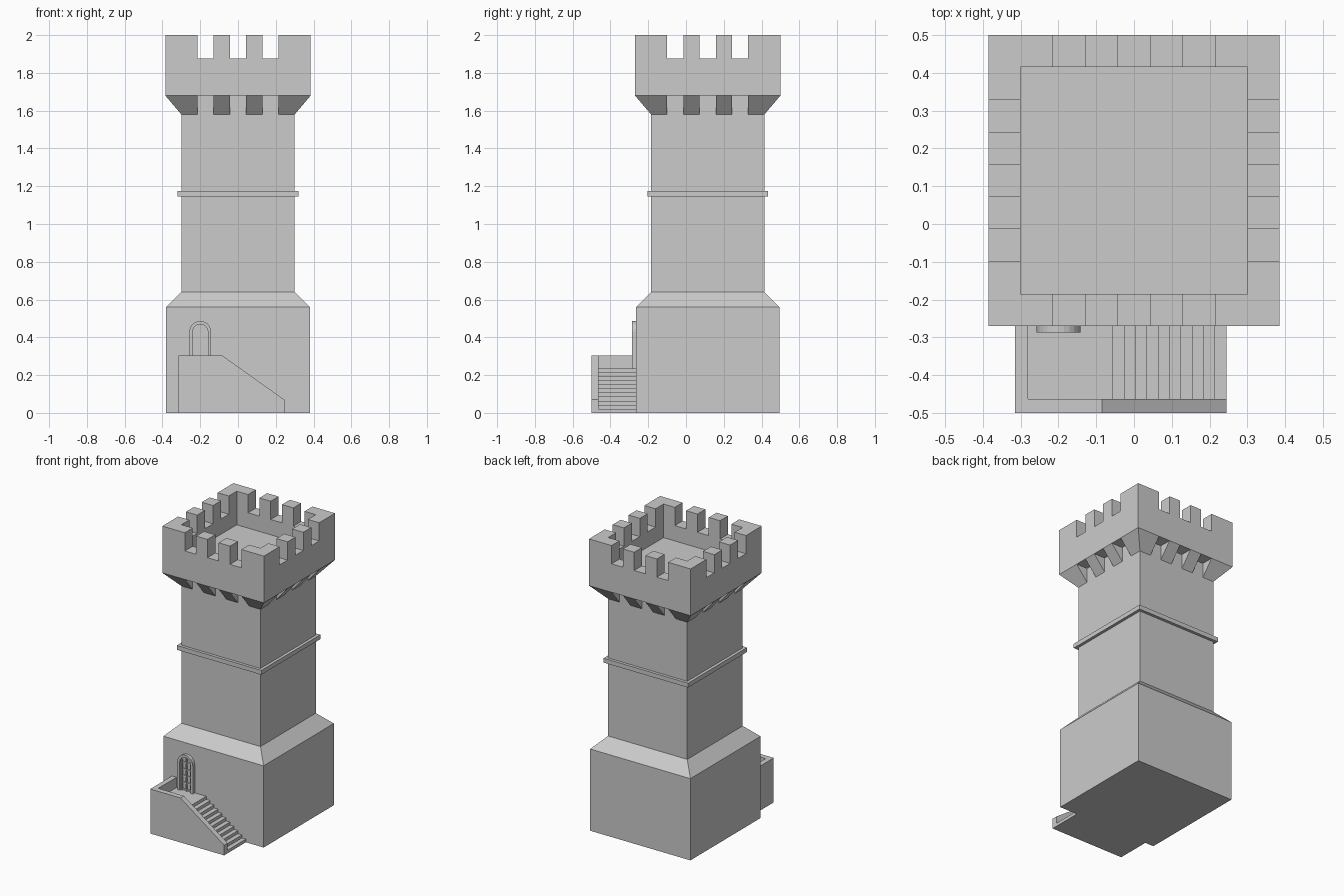
import bpy, bmesh, math
from mathutils import Matrix, Vector

if "Cube" in bpy.data.objects:
    bpy.data.objects.remove(bpy.data.objects["Cube"])

CY = 0.115          # tower centre in y
U = 0.6 / 7         # merlon / gap module


def finish(name, bm):
    bmesh.ops.recalc_face_normals(bm, faces=bm.faces)
    me = bpy.data.meshes.new(name)
    bm.to_mesh(me)
    bm.free()
    ob = bpy.data.objects.new(name, me)
    bpy.context.collection.objects.link(ob)
    return ob


def square_loft(name, profile):
    """Stack of square rings (half width, z), capped at both ends."""
    bm = bmesh.new()
    rings = [[bm.verts.new((sx * h, CY + sy * h, z))
              for sx, sy in ((-1, -1), (1, -1), (1, 1), (-1, 1))] for h, z in profile]
    for a, b in zip(rings, rings[1:]):
        for i in range(4):
            j = (i + 1) % 4
            bm.faces.new((a[i], a[j], b[j], b[i]))
    bm.faces.new(rings[0])
    bm.faces.new(rings[-1])
    return finish(name, bm)


def add_box(bm, lo, hi, matrix=Matrix()):
    lo, hi = Vector(lo), Vector(hi)
    size = hi - lo
    m = matrix @ Matrix.Translation((lo + hi) / 2) @ Matrix.Diagonal((*size, 1))
    bmesh.ops.create_cube(bm, size=1, matrix=m)


def prism(name, pts, y0, y1):
    """Extrude an x-z outline along y."""
    bm = bmesh.new()
    f = bm.faces.new([bm.verts.new((x, y0, z)) for x, z in pts])
    ext = bmesh.ops.extrude_face_region(bm, geom=[f], use_keep_orig=True)
    verts = [v for v in ext["geom"] if isinstance(v, bmesh.types.BMVert)]
    bmesh.ops.translate(bm, verts=verts, vec=(0, y1 - y0, 0))
    return finish(name, bm)


# Base with sloped shoulder, then the shaft
square_loft("tower_body", [(0.38, 0), (0.38, 0.56), (0.30, 0.64), (0.30, 1.58)])

# String course
square_loft("string_course", [(0.30, 1.145), (0.32, 1.145), (0.32, 1.175), (0.30, 1.175)])

# Crown: corbelled slope, parapet and sunken roof deck
crown = square_loft("crown", [(0.30, 1.58), (0.385, 1.68), (0.385, 2.0),
                              (0.30, 2.0), (0.30, 1.77)])

# Cut battlement gaps above and corbel gaps below on each side
bm = bmesh.new()
for side in range(4):
    rot = Matrix.Translation((0, CY, 0)) @ Matrix.Rotation(side * math.pi / 2, 4, 'Z')
    for k in (-2, 0, 2):
        x0, x1 = (k - 0.5) * U, (k + 0.5) * U
        add_box(bm, (x0, 0.27, 1.875), (x1, 0.45, 2.1), rot)
        add_box(bm, (x0, 0.30, 1.5), (x1, 0.45, 1.68), rot)
cutter = finish("gap_cutter", bm)
cutter.hide_render = True
mod = crown.modifiers.new("gaps", 'BOOLEAN')
mod.operation = 'DIFFERENCE'
mod.solver = 'EXACT'
mod.object = cutter
bpy.context.view_layer.objects.active = crown
bpy.ops.object.modifier_apply(modifier="gaps")
bpy.data.objects.remove(cutter)

# Staircase with landing
N, RUN, LAND = 10, 0.03, 0.235
rise = LAND / (N + 1)
steps = [(-0.28, 0), (-0.28, LAND), (-0.055, LAND)]
for i in range(N):
    x, z = -0.055 + i * RUN, LAND - (i + 1) * rise
    steps += [(x, z), (x + RUN, z)]
steps.append((0.245, 0))
prism("stairs", steps, -0.463, -0.265)

# Stair parapets: front and left
prism("front_parapet", [(-0.315, 0), (-0.315, 0.305), (-0.085, 0.305),
                        (0.245, 0.07), (0.245, 0)], -0.5, -0.463)
bm = bmesh.new()
add_box(bm, (-0.315, -0.463, 0), (-0.28, -0.265, 0.305))
finish("left_parapet", bm)

# Arched door surround
DX, SPRING = -0.2, 0.428


def arch(r, n=12):
    return [(DX + r * math.cos(math.pi * i / n), SPRING + r * math.sin(math.pi * i / n))
            for i in range(n + 1)]


R_OUT, R_IN = 0.058, 0.041
outline = ([(DX + R_OUT, LAND)] + arch(R_OUT) + [(DX - R_OUT, LAND), (DX - R_IN, LAND)]
           + arch(R_IN)[::-1] + [(DX + R_IN, LAND)])
prism("door_frame", outline, -0.287, -0.265)

# Door leaf and its lattice of bars
prism("door", [(DX + R_IN, LAND)] + arch(R_IN) + [(DX - R_IN, LAND)], -0.270, -0.265)
bm = bmesh.new()
for dx, top in ((-0.034, 0.445), (0, 0.468), (0.034, 0.445)):
    add_box(bm, (DX + dx - 0.005, -0.277, LAND), (DX + dx + 0.005, -0.268, top))
for i in range(5):
    z = LAND + 0.008 + i * 0.046
    add_box(bm, (DX - 0.039, -0.276, z - 0.005), (DX + 0.039, -0.268, z + 0.005))
finish("door_lattice", bm)
